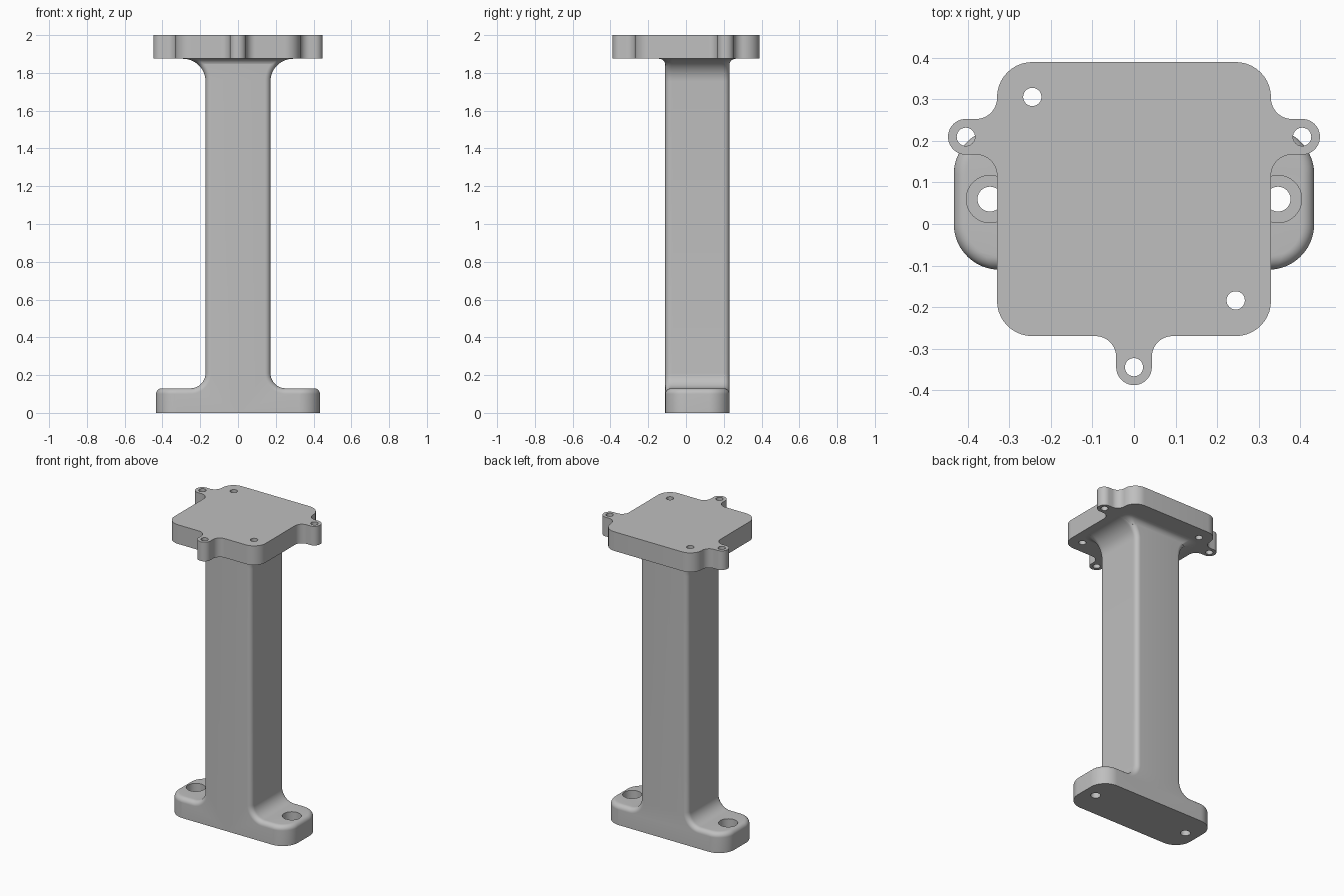
import bpy, bmesh
from math import sin, cos, acos, asin, sqrt, pi, radians

cube = bpy.data.objects.get("Cube")
if cube:
    bpy.data.objects.remove(cube)

grey = bpy.data.materials.new("plain_grey")
grey.use_nodes = True
COLOUR = (0.52, 0.52, 0.52, 1)
grey.diffuse_color = COLOUR
grey.node_tree.nodes["Principled BSDF"].inputs["Base Color"].default_value = COLOUR


def arc(cx, cy, r, a0, a1, n=10):
    angles = [radians(a0 + (a1 - a0) * i / n) for i in range(n + 1)]
    return [(cx + r * cos(a), cy + r * sin(a)) for a in angles]


def mirrored(half):
    """Close a right-hand half outline with its mirror image."""
    return half + [(-x, y) for x, y in reversed(half) if x > 1e-5]


def loft(name, rings):
    """Skin equal-length rings of 3D points and cap both ends."""
    bm = bmesh.new()
    loops = [[bm.verts.new(p) for p in ring] for ring in rings]
    n = len(loops[0])
    for a, b in zip(loops, loops[1:]):
        for i in range(n):
            j = (i + 1) % n
            bm.faces.new((a[i], a[j], b[j], b[i]))
    bm.faces.new(loops[0])
    bm.faces.new(loops[-1])
    bmesh.ops.recalc_face_normals(bm, faces=bm.faces)
    mesh = bpy.data.meshes.new(name)
    bm.to_mesh(mesh)
    bm.free()
    mesh.materials.append(grey)
    obj = bpy.data.objects.new(name, mesh)
    bpy.context.collection.objects.link(obj)
    return obj


def drill(target, x, y, r, z0, z1):
    rings = [[(px, py, z) for px, py in arc(x, y, r, 0, 360, 32)[:-1]] for z in (z0, z1)]
    cutter = loft("hole_cutter", rings)
    cutter.hide_render = True
    mod = target.modifiers.new("hole", 'BOOLEAN')
    mod.operation, mod.solver, mod.object = 'DIFFERENCE', 'EXACT', cutter
    bpy.context.view_layer.objects.active = target
    bpy.ops.object.modifier_apply(modifier=mod.name)
    bpy.data.objects.remove(cutter)


def smooth(obj):
    bpy.ops.object.select_all(action='DESELECT')
    obj.select_set(True)
    bpy.context.view_layer.objects.active = obj
    bpy.ops.object.shade_smooth_by_angle(angle=radians(30))


# Shared sizes
MID_Y, DEPTH = 0.06, 0.17            # column centre and half depth
WIDTH, FOOT, FOOT_TOP = 0.172, 0.434, 0.13
EDGE, CORNER = 0.03, 0.11            # edge rounding, foot corner radius
LOW_R, HIGH_R = 0.08, 0.12           # fillets at the foot and under the plate
PLATE_Z = 1.875


def foot_end(s, t):
    """Foot half width at distance s from its front, outline inset by t."""
    if s >= CORNER:
        return FOOT - t
    return FOOT - CORNER + sqrt(max(0, (CORNER - t) ** 2 - (CORNER - s) ** 2))


def body_profile(s):
    """Outline in x and z of the slice at distance s from the front or back."""
    turn = acos(1 - s / EDGE) if s < EDGE else pi / 2
    d = EDGE * (1 - sin(turn))
    half = [(0, 0), (foot_end(s, 0), 0)]
    for i in range(9):
        a = turn * i / 8
        half.append((foot_end(s, EDGE * (1 - cos(a))), FOOT_TOP - EDGE + EDGE * sin(a)))
    half += arc(WIDTH + LOW_R, FOOT_TOP + LOW_R, LOW_R + d, 270, 180, 12)
    top = asin(HIGH_R / (HIGH_R + d)) * 180 / pi
    half += arc(WIDTH + HIGH_R, PLATE_Z - HIGH_R, HIGH_R + d, 180, 180 - top, 12)
    half += [(half[-1][0], PLATE_Z + 0.01), (0, PLATE_Z + 0.01)]
    return mirrored(half)


# Column and foot: slices stacked from front to back
steps = [EDGE * (1 - cos(i * pi / 16)) for i in range(9)]
steps += [CORNER - (CORNER - EDGE) * (1 - i / 8) for i in range(1, 9)]
slices = [(MID_Y - DEPTH + s, s) for s in steps]
slices += [(MID_Y + DEPTH - s, s) for s in reversed(steps)]
body = loft("column_and_foot", [[(x, y, z) for x, z in body_profile(s)] for y, s in slices])
for x in (-0.347, 0.347):
    drill(body, x, MID_Y, 0.03, -0.1, 0.3)
    drill(body, x, MID_Y, 0.057, FOOT_TOP - 0.07, 0.16)
smooth(body)

# Collar: small fillet between the column and the plate
COVE = 0.035
rings = []
for i in range(9):
    rise = COVE * sin(i * pi / 16)
    f = COVE * (1 - cos(i * pi / 16))
    z = PLATE_Z - COVE + rise
    w = WIDTH + HIGH_R - sqrt(max(0, HIGH_R ** 2 - (z - PLATE_Z + HIGH_R) ** 2)) - 0.001
    r = EDGE + f
    h = DEPTH + f - 0.001
    half = arc(w - r, MID_Y - h + r, r, -90, 0) + arc(w - r, MID_Y + h - r, r, 0, 90)
    rings.append([(x, y, z) for x, y in mirrored(half)])
rings.append([(x, y, PLATE_Z + 0.01) for x, y, z in rings[-1]])
smooth(loft("column_collar", rings))

# Top plate with three ears
EAR, COVE_R, R = 0.043, 0.05, 0.085
outline = (arc(0, -0.345, EAR, -90, 0)
           + arc(EAR + COVE_R, -0.32, COVE_R, 180, 90)
           + arc(0.245, -0.185, R, -90, 0)
           + arc(0.38, 0.117, COVE_R, 180, 90)
           + arc(0.405, 0.21, EAR, -90, 90, 20)
           + arc(0.38, 0.303, COVE_R, 270, 180)
           + arc(0.245, 0.305, R, 0, 90))
plate = loft("top_plate", [[(x, y, z) for x, y in mirrored(outline)] for z in (PLATE_Z, 2.0)])
for x, y in ((-0.405, 0.21), (0.405, 0.21), (0, -0.345), (-0.245, 0.306), (0.245, -0.184)):
    drill(plate, x, y, 0.022, 1.8, 2.1)
smooth(plate)
